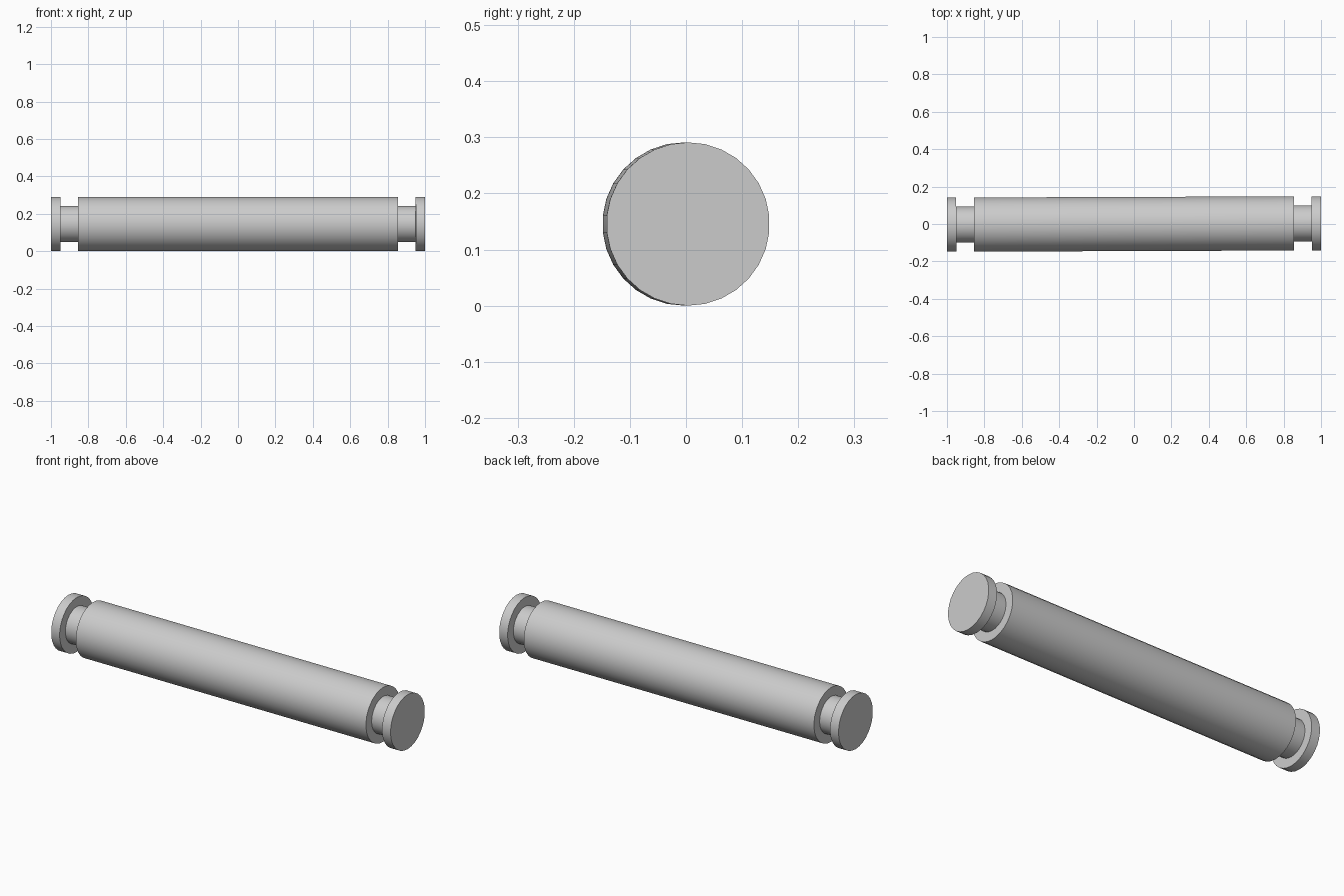
import bpy, bmesh, math
from mathutils import Matrix

cube = bpy.data.objects.get("Cube")
if cube:
    bpy.data.objects.remove(cube, do_unlink=True)

SIDES = 30
RADIUS = 0.1455
NECK = 0.097
TILT = 0.0036  # slight yaw of the whole pin

steel = bpy.data.materials.new("grey_steel")
steel.use_nodes = True
grey = (0.6, 0.6, 0.6, 1)
steel.diffuse_color = grey
steel.node_tree.nodes["Principled BSDF"].inputs["Base Color"].default_value = grey

# Half of the turned profile (x, radius), mirrored to the other end
half = [(0.855, RADIUS), (0.855, NECK), (0.95, NECK), (0.95, RADIUS), (1.0, RADIUS)]
profile = [(-x, r) for x, r in reversed(half)] + half

# Turned pin: rings of vertices joined into walls, with flat end caps
bm = bmesh.new()
rings = []
for x, r in profile:
    angles = [2 * math.pi * i / SIDES for i in range(SIDES)]
    rings.append([bm.verts.new((x, r * math.sin(a), r * math.cos(a))) for a in angles])
for a, b in zip(rings, rings[1:]):
    for i in range(SIDES):
        j = (i + 1) % SIDES
        bm.faces.new((a[i], a[j], b[j], b[i]))
bm.faces.new(rings[0])
bm.faces.new(rings[-1])
bmesh.ops.recalc_face_normals(bm, faces=bm.faces)
bm.transform(Matrix.Translation((0, 0, RADIUS)) @ Matrix.Rotation(TILT, 4, "Z"))

mesh = bpy.data.meshes.new("grooved_pin")
bm.to_mesh(mesh)
bm.free()
mesh.materials.append(steel)
pin = bpy.data.objects.new("grooved_pin", mesh)
bpy.context.collection.objects.link(pin)

# Smooth round walls, sharp shoulders
bpy.context.view_layer.objects.active = pin
pin.select_set(True)
bpy.ops.object.shade_smooth_by_angle(angle=math.radians(30))
